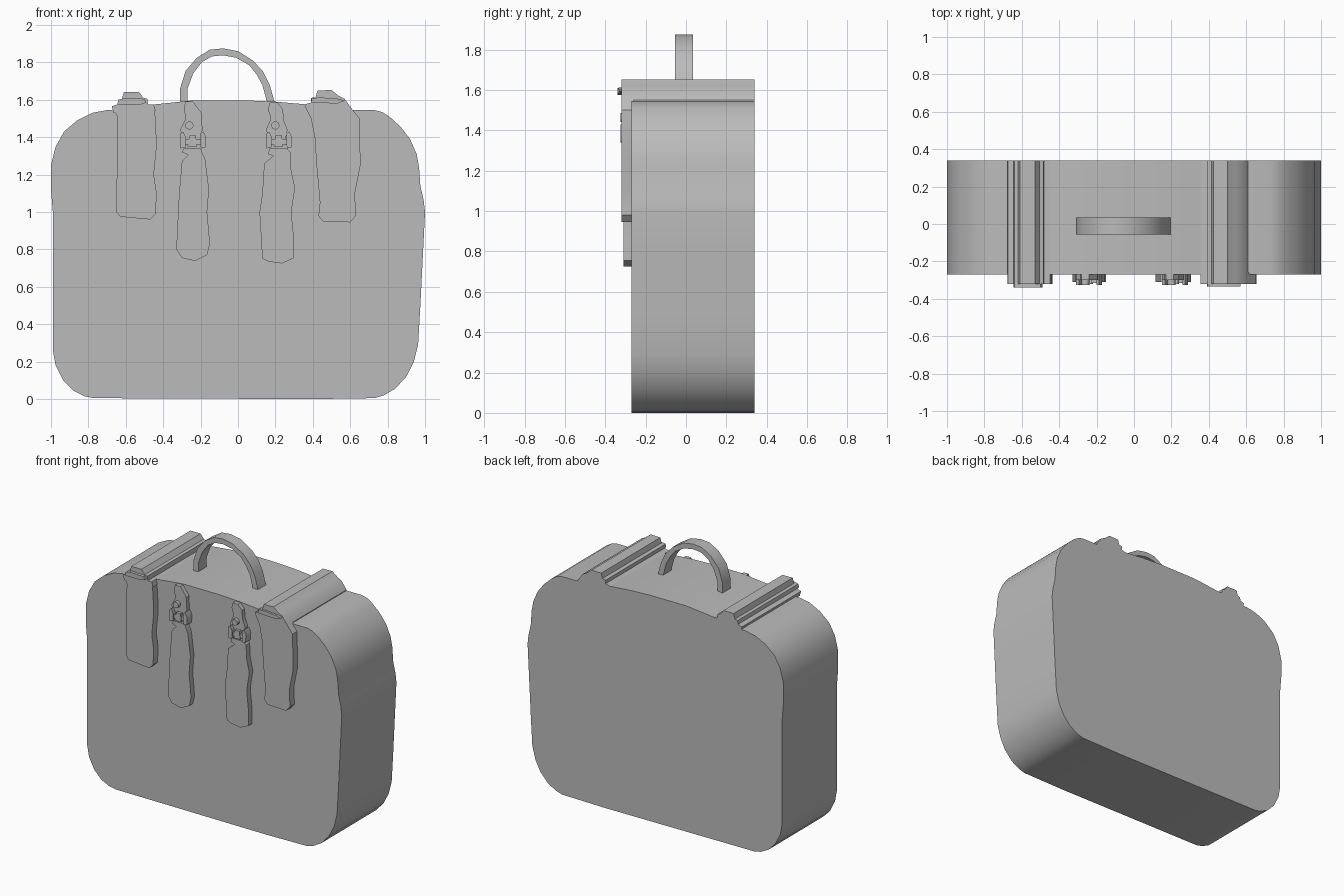
import bpy, bmesh, math

grey = bpy.data.materials.new("grey")
grey.diffuse_color = (0.5, 0.5, 0.5, 1)


def plate(name, pts, y0, y1):
    """Extrude an XZ outline from y0 to y1."""
    bm = bmesh.new()
    face = bm.faces.new([bm.verts.new((x, y0, z)) for x, z in pts])
    ext = bmesh.ops.extrude_face_region(bm, geom=[face])
    moved = [v for v in ext["geom"] if isinstance(v, bmesh.types.BMVert)]
    bmesh.ops.translate(bm, verts=moved, vec=(0, y1 - y0, 0))
    bmesh.ops.recalc_face_normals(bm, faces=bm.faces[:])
    mesh = bpy.data.meshes.new(name)
    bm.to_mesh(mesh)
    bm.free()
    mesh.materials.append(grey)
    ob = bpy.data.objects.new(name, mesh)
    bpy.context.collection.objects.link(ob)
    bpy.ops.object.select_all(action='DESELECT')
    ob.select_set(True)
    bpy.context.view_layer.objects.active = ob
    bpy.ops.object.shade_smooth_by_angle(angle=math.radians(30))
    return ob


def disc(x, z, r, n=12):
    return [(x + r * math.cos(i * math.tau / n), z + r * math.sin(i * math.tau / n))
            for i in range(n)]


# Case body with rounded corners and a bowed top
plate("case_body", [
    (-0.77, 0.005), (-0.3, 0.003), (0.4, 0.0), (0.73, 0.005), (0.78, 0.02), (0.84, 0.055),
    (0.9, 0.12), (0.94, 0.2), (0.963, 0.29), (0.975, 0.5), (0.99, 0.8), (1.0, 1.0),
    (0.993, 1.06), (0.975, 1.14), (0.968, 1.24), (0.955, 1.31), (0.92, 1.39), (0.87, 1.455),
    (0.81, 1.51), (0.77, 1.535), (0.73, 1.545), (0.61, 1.545), (0.37, 1.575), (0.2, 1.59),
    (0.04, 1.597), (-0.24, 1.597), (-0.45, 1.575), (-0.65, 1.545), (-0.7, 1.545),
    (-0.78, 1.53), (-0.86, 1.49), (-0.93, 1.43), (-0.975, 1.35), (-1.0, 1.25),
    (-1.0, 1.12), (-0.99, 1.0), (-0.99, 0.26), (-0.975, 0.18), (-0.935, 0.1),
    (-0.88, 0.045), (-0.82, 0.015)], -0.27, 0.34)

# Stepped bars running over the top
plate("left_top_bar", [
    (-0.665, 1.53), (-0.675, 1.565), (-0.645, 1.575), (-0.64, 1.6), (-0.62, 1.605),
    (-0.61, 1.642), (-0.53, 1.642), (-0.505, 1.61), (-0.485, 1.605), (-0.48, 1.575),
    (-0.45, 1.575), (-0.44, 1.54)], -0.32, 0.34)
plate("right_top_bar", [
    (0.37, 1.54), (0.355, 1.575), (0.39, 1.585), (0.39, 1.61), (0.415, 1.615),
    (0.425, 1.65), (0.5, 1.652), (0.54, 1.62), (0.57, 1.605), (0.61, 1.55), (0.61, 1.53)],
    -0.32, 0.34)
plate("left_bar_tab", [(-0.645, 1.575), (-0.64, 1.6), (-0.6, 1.61), (-0.5, 1.605),
                       (-0.49, 1.585), (-0.52, 1.575)], -0.34, -0.31)
plate("right_bar_tab", [(0.39, 1.585), (0.395, 1.61), (0.45, 1.612), (0.54, 1.605),
                        (0.57, 1.595), (0.53, 1.58)], -0.335, -0.31)

# Wide front straps hanging from the bars
plate("left_strap", [
    (-0.665, 1.55), (-0.645, 1.51), (-0.65, 1.0), (-0.63, 0.975), (-0.47, 0.96),
    (-0.44, 0.99), (-0.435, 1.1), (-0.45, 1.2), (-0.435, 1.35), (-0.44, 1.5),
    (-0.45, 1.56)], -0.32, -0.26)
plate("right_strap", [
    (0.36, 1.56), (0.39, 1.5), (0.41, 1.4), (0.42, 1.25), (0.438, 1.05), (0.43, 0.98),
    (0.455, 0.95), (0.6, 0.945), (0.63, 0.98), (0.625, 1.1), (0.655, 1.25),
    (0.65, 1.5), (0.61, 1.55)], -0.32, -0.26)

# Handle loop
plate("handle", [
    (-0.31, 1.57), (-0.31, 1.66), (-0.28, 1.755), (-0.22, 1.825), (-0.15, 1.868),
    (-0.08, 1.875), (0.0, 1.86), (0.08, 1.81), (0.135, 1.75), (0.17, 1.68), (0.2, 1.57),
    (0.16, 1.57), (0.13, 1.68), (0.1, 1.735), (0.06, 1.785), (-0.01, 1.825),
    (-0.08, 1.838), (-0.14, 1.832), (-0.195, 1.8), (-0.24, 1.74), (-0.27, 1.66),
    (-0.27, 1.57)], -0.055, 0.035)

# Hanging pulls: upper tab, buckle with rivet, long tongue
plate("left_pull_tab", [
    (-0.28, 1.59), (-0.29, 1.56), (-0.28, 1.5), (-0.31, 1.44), (-0.28, 1.37), (-0.2, 1.37),
    (-0.19, 1.44), (-0.195, 1.53), (-0.24, 1.59)], -0.30, -0.26)
plate("right_pull_tab", [
    (0.17, 1.585), (0.16, 1.55), (0.175, 1.5), (0.15, 1.44), (0.17, 1.37), (0.25, 1.37),
    (0.265, 1.44), (0.245, 1.49), (0.24, 1.55), (0.21, 1.585)], -0.30, -0.26)
plate("left_pull_tongue", [
    (-0.29, 1.34), (-0.3, 1.32), (-0.265, 1.305), (-0.3, 1.27), (-0.315, 1.1), (-0.33, 0.8),
    (-0.3, 0.755), (-0.23, 0.738), (-0.165, 0.77), (-0.15, 0.83), (-0.165, 1.0),
    (-0.155, 1.12), (-0.175, 1.28), (-0.2, 1.34)], -0.31, -0.26)
plate("right_pull_tongue", [
    (0.17, 1.34), (0.16, 1.31), (0.19, 1.3), (0.14, 1.26), (0.13, 1.1), (0.115, 1.0),
    (0.13, 0.75), (0.165, 0.735), (0.235, 0.725), (0.3, 0.755), (0.3, 0.85), (0.285, 1.0),
    (0.305, 1.13), (0.285, 1.22), (0.28, 1.32), (0.26, 1.34)], -0.31, -0.26)
for side, cx, rx in (("left", -0.24, -0.26), ("right", 0.22, 0.2)):
    for k, s in (("inner", -1), ("outer", 1)):
        x = cx + s * 0.054
        plate(f"{side}_buckle_{k}_post", [
            (x - 0.013, 1.34), (x + 0.013, 1.345), (x + 0.015, 1.4), (x, 1.43),
            (x - 0.015, 1.42)], -0.325, -0.26)
    plate(f"{side}_buckle_bar", [(cx - 0.05, 1.36), (cx + 0.05, 1.36), (cx + 0.045, 1.39),
                                 (cx - 0.045, 1.39)], -0.315, -0.26)
    plate(f"{side}_buckle_pin", [(cx - 0.03, 1.35), (cx + 0.02, 1.35), (cx + 0.015, 1.41),
                                 (cx - 0.02, 1.41)], -0.32, -0.26)
    plate(f"{side}_rivet", disc(rx, 1.463, 0.022), -0.325, -0.26)
